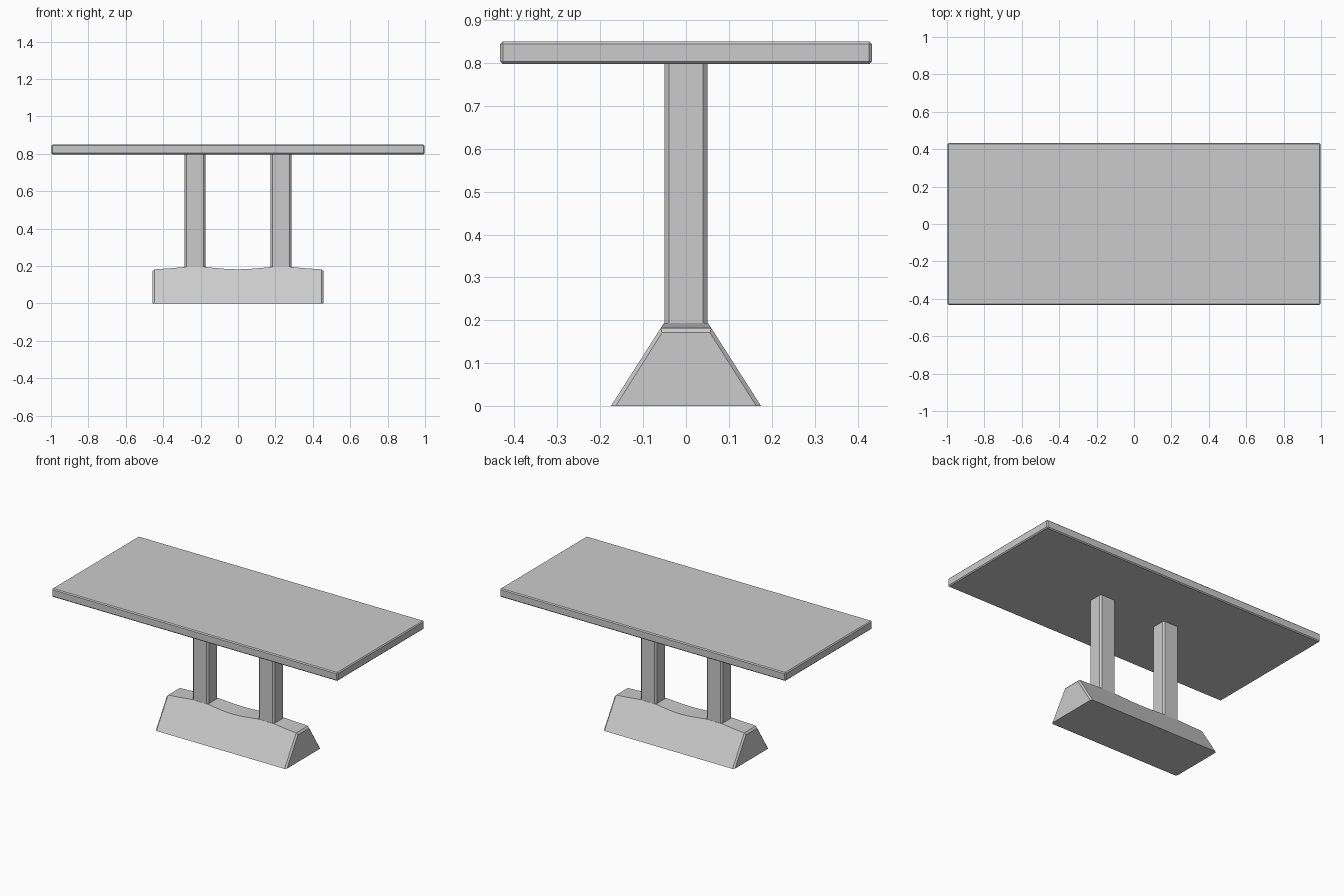
import bpy, bmesh
from mathutils import Vector

if "Cube" in bpy.data.objects:
    bpy.data.objects.remove(bpy.data.objects["Cube"])


def make_object(name, bm):
    bmesh.ops.recalc_face_normals(bm, faces=bm.faces)
    mesh = bpy.data.meshes.new(name)
    bm.to_mesh(mesh)
    bm.free()
    obj = bpy.data.objects.new(name, mesh)
    bpy.context.collection.objects.link(obj)
    return obj


def chamfered_box(name, lo, hi, chamfer, vertical_only=False):
    lo, hi = Vector(lo), Vector(hi)
    size, mid = hi - lo, (hi + lo) / 2
    bm = bmesh.new()
    bmesh.ops.create_cube(bm, size=1)
    for v in bm.verts:
        v.co = Vector(c * s for c, s in zip(v.co, size)) + mid
    edges = [e for e in bm.edges
             if not vertical_only or abs(e.verts[0].co.z - e.verts[1].co.z) > 0.01]
    bmesh.ops.bevel(bm, geom=edges, offset=chamfer, offset_type='OFFSET',
                    segments=1, profile=0.5, affect='EDGES')
    return make_object(name, bm)


# Tabletop slab
chamfered_box("tabletop", (-0.997, -0.433, 0.797), (0.997, 0.433, 0.85), 0.006)

# Two square posts with chamfered corners
for side, x in (("left", -0.23), ("right", 0.23)):
    chamfered_box(side + "_post", (x - 0.055, -0.05, 0.188),
                  (x + 0.055, 0.05, 0.799), 0.01, vertical_only=True)

# Base: trapezoid sections lofted along x, with a gently waved top
# (x, bottom half width, top height, inset of the top half width)
half = [(0, 0.175, 0.182, 0), (0.06, 0.175, 0.184, 0), (0.12, 0.175, 0.189, 0),
        (0.17, 0.175, 0.194, 0), (0.29, 0.175, 0.194, 0), (0.37, 0.175, 0.187, 0),
        (0.447, 0.175, 0.182, 0), (0.457, 0.164, 0.171, 0.01)]
sections = [(-x, b, z, i) for x, b, z, i in reversed(half[1:])] + half
bm = bmesh.new()
rings = []
for x, b, z, inset in sections:
    t = 0.175 - 0.638 * z - inset
    rings.append([bm.verts.new(p) for p in
                  ((x, -b, 0), (x, b, 0), (x, t, z), (x, -t, z))])
for r, s in zip(rings, rings[1:]):
    for k in range(4):
        n = (k + 1) % 4
        bm.faces.new((r[k], r[n], s[n], s[k]))
bm.faces.new(rings[0])
bm.faces.new(rings[-1])
make_object("base", bm)
